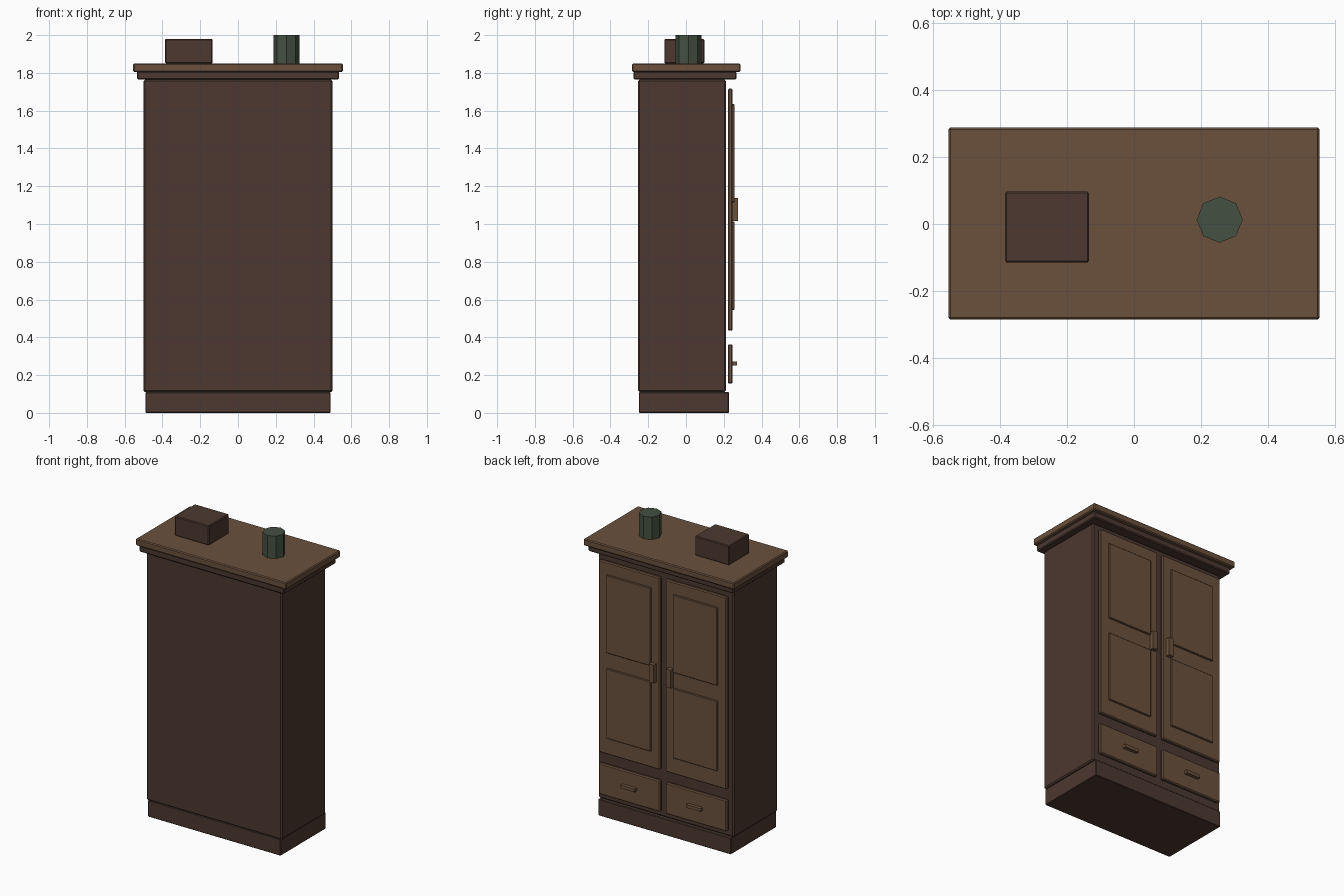
import bpy

if "Cube" in bpy.data.objects:
    bpy.data.objects.remove(bpy.data.objects["Cube"], do_unlink=True)


def make_material(name, rgb):
    mat = bpy.data.materials.new(name)
    mat.use_nodes = True
    mat.diffuse_color = (*rgb, 1)
    mat.node_tree.nodes["Principled BSDF"].inputs["Base Color"].default_value = (*rgb, 1)
    return mat


dark_wood = make_material("dark wood", (0.073, 0.040, 0.030))
light_wood = make_material("light wood", (0.147, 0.082, 0.046))
green_glaze = make_material("dull green", (0.058, 0.080, 0.052))


def box(name, xs, ys, zs, mat, bevel=0.006):
    """Bevelled box spanning the given x, y and z ranges."""
    spans = (xs, ys, zs)
    bpy.ops.mesh.primitive_cube_add(size=1, location=[(a + b) / 2 for a, b in spans])
    obj = bpy.context.object
    obj.name = name
    obj.scale = [abs(b - a) for a, b in spans]
    bpy.ops.object.transform_apply(location=False, rotation=False, scale=True)
    obj.data.materials.append(mat)
    if bevel:
        mod = obj.modifiers.new("edge bevel", "BEVEL")
        mod.width = bevel
        mod.segments = 1
    return obj


# Carcass, plinth and stepped cornice
box("plinth", (-0.49, 0.49), (-0.25, 0.227), (0, 0.11), dark_wood, 0.004)
box("cabinet_body", (-0.5, 0.5), (-0.253, 0.211), (0.11, 1.765), dark_wood, 0.008)
box("cornice_moulding", (-0.535, 0.535), (-0.278, 0.267), (1.765, 1.808), dark_wood)
box("cabinet_top", (-0.555, 0.555), (-0.286, 0.288), (1.805, 1.85), light_wood)

# Paired doors and drawers, mirrored about the centre
leaf = (0.222, 0.247)
for side, s in (("left", 1), ("right", -1)):
    def span(a, b):
        return (s * a, s * b)

    box(side + "_door", span(0.02, 0.472), leaf, (0.435, 1.717), light_wood)
    for level, zs in (("upper", (1.115, 1.635)), ("lower", (0.545, 1.012))):
        box(f"{side}_{level}_panel", span(0.08, 0.41), (0.24, 0.257), zs, light_wood, 0.004)
    box(side + "_door_handle", span(0.045, 0.08), (0.245, 0.276), (1.017, 1.138), light_wood, 0)
    box(side + "_drawer", span(0.02, 0.472), leaf, (0.155, 0.363), light_wood)
    box(side + "_drawer_handle", span(0.19, 0.295), (0.245, 0.27), (0.25, 0.271), light_wood, 0)

# Objects standing on top
box("storage_box", (-0.386, -0.134), (-0.115, 0.097), (1.85, 1.98), dark_wood, 0.005)
bpy.ops.mesh.primitive_cylinder_add(vertices=8, radius=0.069, depth=0.15,
                                    location=(0.256, 0.013, 1.925))
jar = bpy.context.object
jar.name = "octagonal_jar"
jar.data.materials.append(green_glaze)
